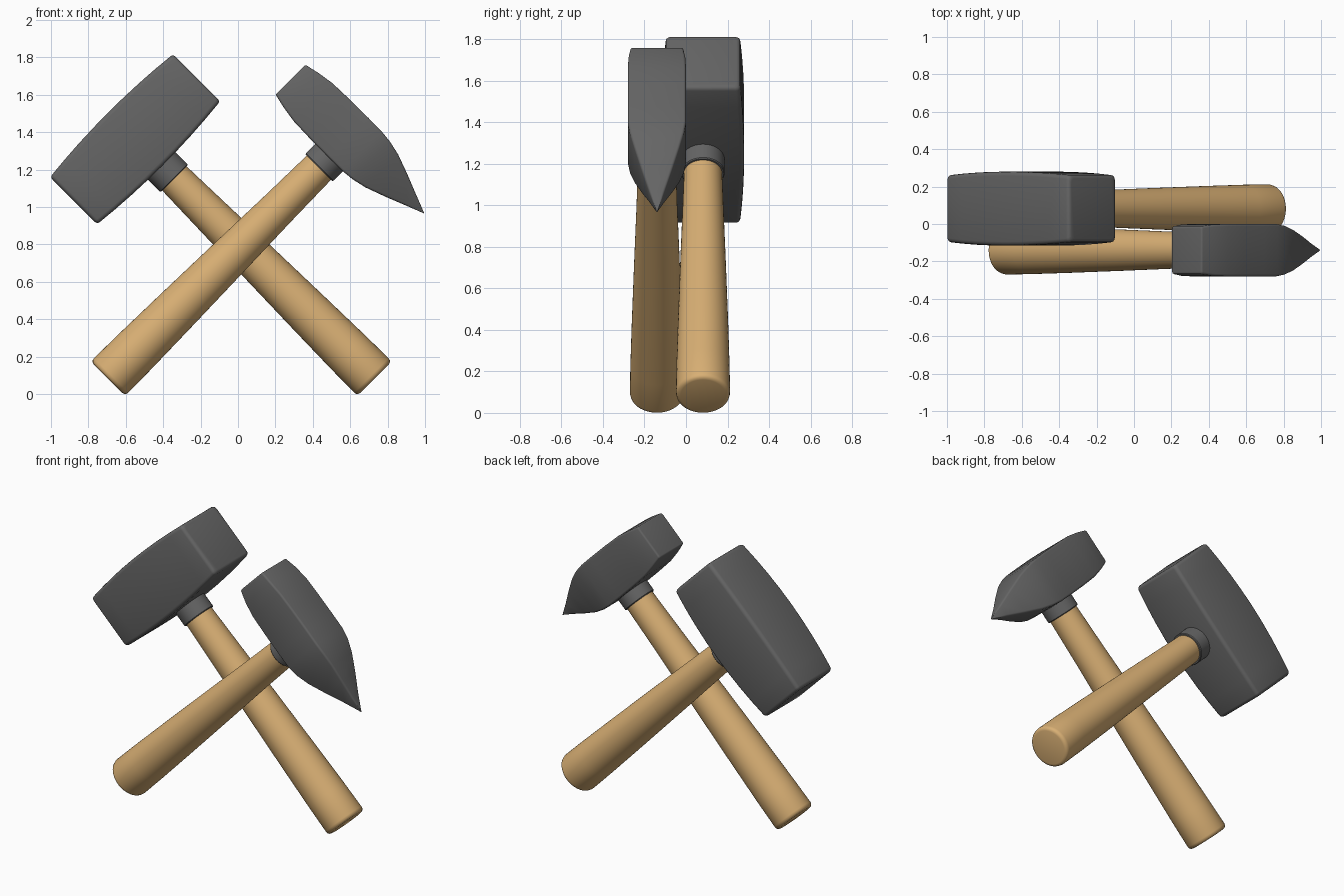
import bpy, bmesh, math
from mathutils import Matrix

if "Cube" in bpy.data.objects:
    bpy.data.objects.remove(bpy.data.objects["Cube"])


def material(name, rgb):
    m = bpy.data.materials.new(name)
    m.diffuse_color = (*rgb, 1)
    m.use_nodes = True
    m.node_tree.nodes["Principled BSDF"].inputs["Base Color"].default_value = m.diffuse_color
    return m


STEEL = material("dark steel", (0.13, 0.13, 0.13))
WOOD = material("warm wood", (0.69, 0.43, 0.175))


def skin(name, rings, mat, frame):
    """Join a list of equal point rings into a capped, smooth-shaded solid."""
    bm = bmesh.new()
    loops = [[bm.verts.new(p) for p in ring] for ring in rings]
    n = len(loops[0])
    for a, b in zip(loops, loops[1:]):
        for i in range(n):
            j = (i + 1) % n
            bm.faces.new((a[i], a[j], b[j], b[i]))
    bm.faces.new(loops[0])
    bm.faces.new(loops[-1])
    bmesh.ops.recalc_face_normals(bm, faces=bm.faces)
    mesh = bpy.data.meshes.new(name)
    bm.to_mesh(mesh)
    bm.free()
    mesh.materials.append(mat)
    ob = bpy.data.objects.new(name, mesh)
    bpy.context.collection.objects.link(ob)
    ob.matrix_world = frame
    bpy.ops.object.select_all(action='DESELECT')
    ob.select_set(True)
    bpy.context.view_layer.objects.active = ob
    bpy.ops.object.shade_smooth_by_angle(angle=math.radians(38))


def lathe(name, profile, mat, frame, sides=48):
    ring = [2 * math.pi * i / sides for i in range(sides)]
    skin(name, [[(r * math.cos(t), r * math.sin(t), z) for t in ring]
                for r, z in profile], mat, frame)


def block(name, sections, radius, height, frame):
    """Loft rounded rectangles (u along head, half height, half depth)."""
    rings = []
    for u, hv, hy in sections:
        r = min(radius, 0.3 * hv, 0.3 * hy)
        ring = []
        for k, (sy, sv) in enumerate(((1, 1), (-1, 1), (-1, -1), (1, -1))):
            for s in range(4):
                t = math.radians(90 * k + 30 * s)
                ring.append((u, sy * (hy - r) + r * math.cos(t),
                             height + sv * (hv - r) + r * math.sin(t)))
        rings.append(ring)
    skin(name, rings, STEEL, frame)


def rounded_end(u, hv, hy, r, sign):
    """Sections that round the rim of a striking face, from the face inward."""
    return [(u + sign * r * (1 - math.sin(t)), hv - r * (1 - math.cos(t)), hy - r * (1 - math.cos(t)))
            for t in (math.pi / 2, math.pi / 3, math.pi / 6, 0)]


def shaft(prefix, sleeve_z, top, frame):
    # tapered wooden handle with rounded butt
    lathe(prefix + "_handle", [(0.108, 0), (0.119, 0.003), (0.127, 0.011), (0.13, 0.024),
                               (0.128, 0.2), (0.121, 0.5), (0.110, 0.9), (0.098, 1.3),
                               (0.091, sleeve_z + 0.03)], WOOD, frame)
    # steel sleeve under the head
    lathe(prefix + "_sleeve", [(0.085, sleeve_z), (0.100, sleeve_z), (0.104, sleeve_z + 0.005),
                               (0.104, top)], STEEL, frame)


# sledge hammer, behind, leaning left
sledge = Matrix.Translation((0.73, 0.082, 0.083)) @ Matrix.Rotation(-math.pi / 4, 4, 'Y')
shaft("sledge", 1.513, 1.75, sledge)
end = rounded_end(-0.465, 0.18, 0.18, 0.02, 1)
middle = [(u, 0.18 + 0.023 * (1 - (u / 0.445) ** 2), 0.18 + 0.018 * (1 - (u / 0.445) ** 2))
          for u in (-0.34, -0.23, -0.11, 0, 0.11, 0.23, 0.34)]
block("sledge_head", end + middle + [(-u, v, y) for u, v, y in reversed(end)],
      0.022, 1.81, sledge)

# pointed hammer, in front, leaning right
pick = Matrix.Translation((-0.695, -0.14, 0.083)) @ Matrix.Rotation(math.pi / 4, 4, 'Y')
shaft("pick", 1.595, 1.75, pick)
block("pick_head", rounded_end(-0.44, 0.115, 0.128, 0.01, 1) + [
    (-0.36, 0.131, 0.137), (-0.27, 0.145, 0.14), (-0.15, 0.149, 0.14), (0, 0.15, 0.14),
    (0.10, 0.149, 0.14), (0.17, 0.142, 0.130), (0.25, 0.124, 0.109), (0.36, 0.084, 0.074),
    (0.47, 0.040, 0.036), (0.57, 0.001, 0.001)], 0.012, 1.82, pick)
